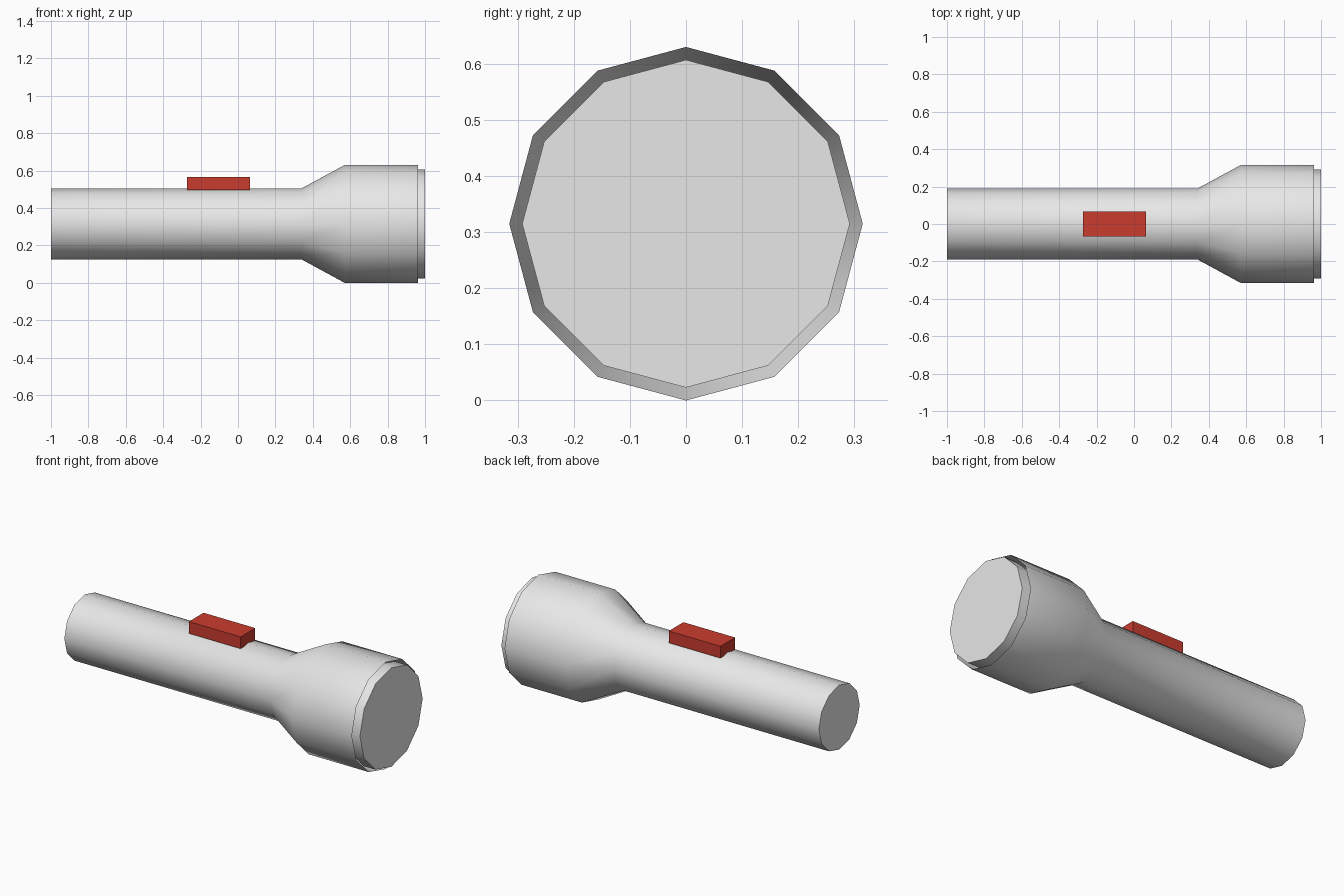
import bpy, bmesh, math

SIDES = 12
AXIS_Z = 0.315

cube = bpy.data.objects.get("Cube")
if cube:
    bpy.data.objects.remove(cube, do_unlink=True)


def material(name, rgb):
    mat = bpy.data.materials.new(name)
    mat.use_nodes = True
    color = (*rgb, 1)
    mat.diffuse_color = color
    mat.node_tree.nodes["Principled BSDF"].inputs["Base Color"].default_value = color
    return mat


def add_object(name, bm, mat):
    mesh = bpy.data.meshes.new(name)
    bm.to_mesh(mesh)
    bm.free()
    mesh.materials.append(mat)
    obj = bpy.data.objects.new(name, mesh)
    bpy.context.collection.objects.link(obj)
    return obj


def lathe(name, profile, mat, cap_start=False, cap_end=False):
    """Spin (x, radius) points around the long axis, corner at the top."""
    bm = bmesh.new()
    rings = []
    for x, r in profile:
        angles = [2 * math.pi * i / SIDES for i in range(SIDES)]
        rings.append([bm.verts.new((x, r * math.sin(a), AXIS_Z + r * math.cos(a)))
                      for a in angles])
    for a, b in zip(rings, rings[1:]):
        for i in range(SIDES):
            j = (i + 1) % SIDES
            bm.faces.new((a[i], a[j], b[j], b[i]))
    if cap_start:
        bm.faces.new(rings[0][::-1])
    if cap_end:
        bm.faces.new(rings[-1])
    # Point the walls away from the axis and the caps outward along it
    bm.normal_update()
    for f in bm.faces:
        c = f.calc_center_median()
        side = f.normal.y * c.y + f.normal.z * (c.z - AXIS_Z)
        if abs(f.normal.x) > 0.99:
            side = f.normal.x * (c.x - (profile[0][0] + profile[-1][0]) / 2)
        if side < 0:
            f.normal_flip()
    obj = add_object(name, bm, mat)
    bpy.ops.object.select_all(action="DESELECT")
    obj.select_set(True)
    bpy.context.view_layer.objects.active = obj
    bpy.ops.object.shade_smooth_by_angle(angle=math.radians(40))
    return obj


grey = material("grey metal", (0.8, 0.8, 0.8))
red = material("switch red", (0.59, 0.045, 0.028))

# Handle flaring into the open-ended head
lathe("body", [(-1, 0.19), (0.34, 0.19), (0.57, 0.315), (0.963, 0.315)],
      grey, cap_start=True)

# Lens disc set inside the head
lathe("lens", [(0.92, 0.292), (1, 0.292)], grey, cap_start=True, cap_end=True)

# Switch, a box open underneath
bm = bmesh.new()
bmesh.ops.create_cube(bm, size=1)
bmesh.ops.scale(bm, vec=(0.337, 0.136, 0.07), verts=bm.verts)
bmesh.ops.translate(bm, vec=(-0.104, 0, 0.53), verts=bm.verts)
bmesh.ops.delete(bm, geom=[f for f in bm.faces if f.normal.z < -0.5],
                 context="FACES_ONLY")
add_object("switch", bm, red)
